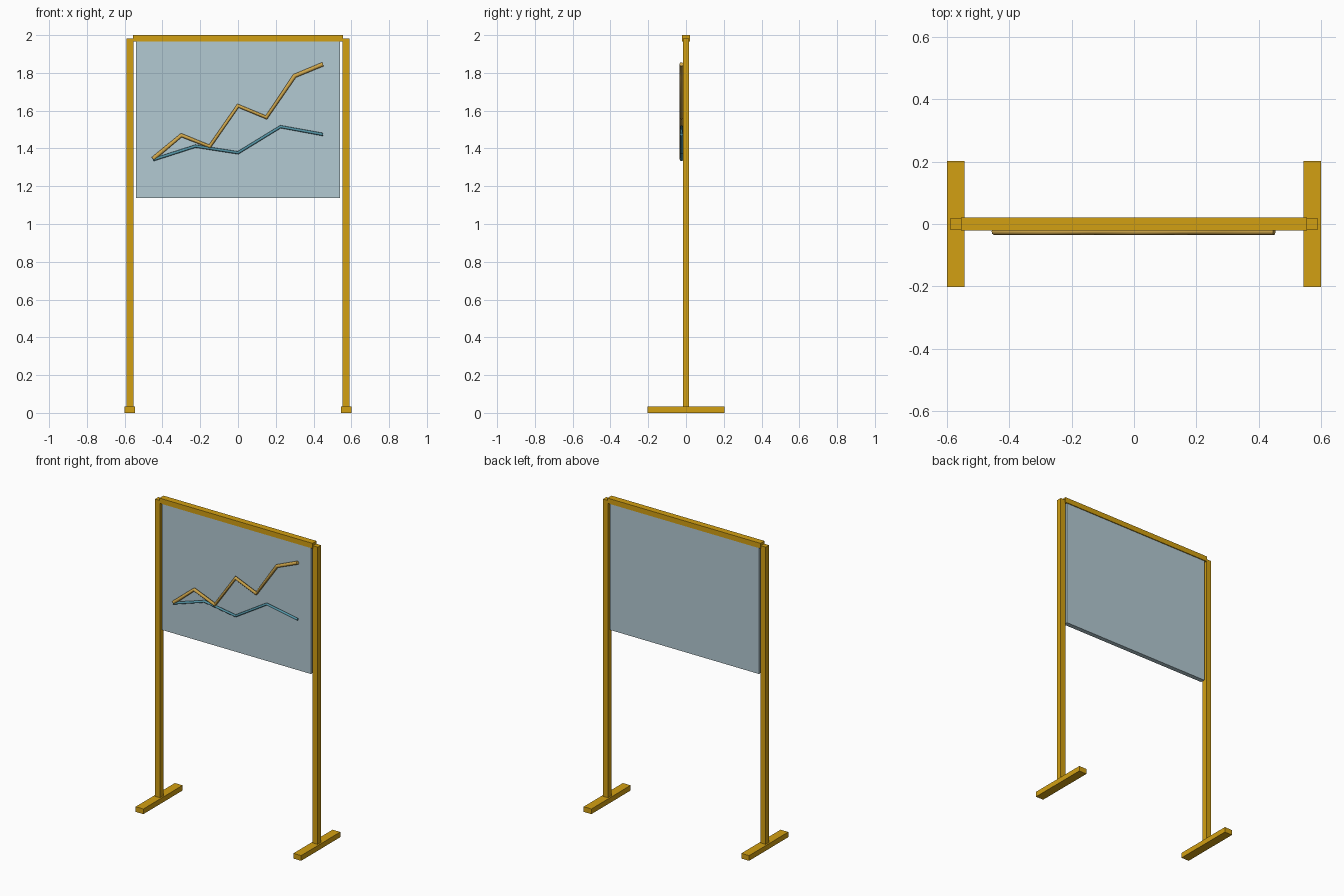
import bpy

if "Cube" in bpy.data.objects:
    bpy.data.objects.remove(bpy.data.objects["Cube"])


def material(name, rgb):
    m = bpy.data.materials.new(name)
    m.diffuse_color = (*rgb, 1.0)
    m.use_nodes = True
    m.node_tree.nodes["Principled BSDF"].inputs["Base Color"].default_value = m.diffuse_color
    return m


GOLD = material("gold", (0.65, 0.35, 0.006))
PANEL = material("pale_blue", (0.45, 0.59, 0.65))
LINE_GOLD = material("line_gold", (0.62, 0.38, 0.07))
LINE_BLUE = material("line_blue", (0.09, 0.30, 0.38))


def box(name, lo, hi, mat):
    """Box spanning two opposite corners."""
    bpy.ops.mesh.primitive_cube_add(
        size=1, location=[(a + b) / 2 for a, b in zip(lo, hi)])
    o = bpy.context.object
    o.name = name
    o.scale = [b - a for a, b in zip(lo, hi)]
    bpy.ops.object.transform_apply(location=False, rotation=False, scale=True)
    o.data.materials.append(mat)
    return o


def chart_line(name, heights, radius, mat):
    """Round tube through evenly spaced points across the board front."""
    curve = bpy.data.curves.new(name, "CURVE")
    curve.dimensions = "3D"
    curve.bevel_depth = radius
    curve.bevel_resolution = 2
    curve.use_fill_caps = True
    spline = curve.splines.new("POLY")
    spline.points.add(len(heights) - 1)
    for i, z in enumerate(heights):
        x = -0.45 + 0.9 * i / (len(heights) - 1)
        spline.points[i].co = (x, -0.024, z, 1)
    curve.materials.append(mat)
    o = bpy.data.objects.new(name, curve)
    bpy.context.collection.objects.link(o)
    return o


# Stand: a foot and a post on each side
for side, s in (("left", -1), ("right", 1)):
    x = 0.572 * s
    box(side + "_foot", (x - 0.028, -0.203, 0), (x + 0.028, 0.203, 0.034), GOLD)
    box(side + "_post", (x - 0.018, -0.017, 0.017),
        (x + 0.018, 0.017, 1.983), GOLD)

# Top rail and hanging board
box("top_rail", (-0.555, -0.021, 1.966), (0.555, 0.021, 2.0), GOLD)
box("board", (-0.54, -0.015, 1.137), (0.54, 0.015, 1.975), PANEL)

# Chart lines on the board front
chart_line("rising_line", (1.345, 1.47, 1.41, 1.626, 1.564, 1.784, 1.846),
           0.011, LINE_GOLD)
chart_line("flat_line", (1.34, 1.412, 1.377, 1.515, 1.474), 0.008, LINE_BLUE)
